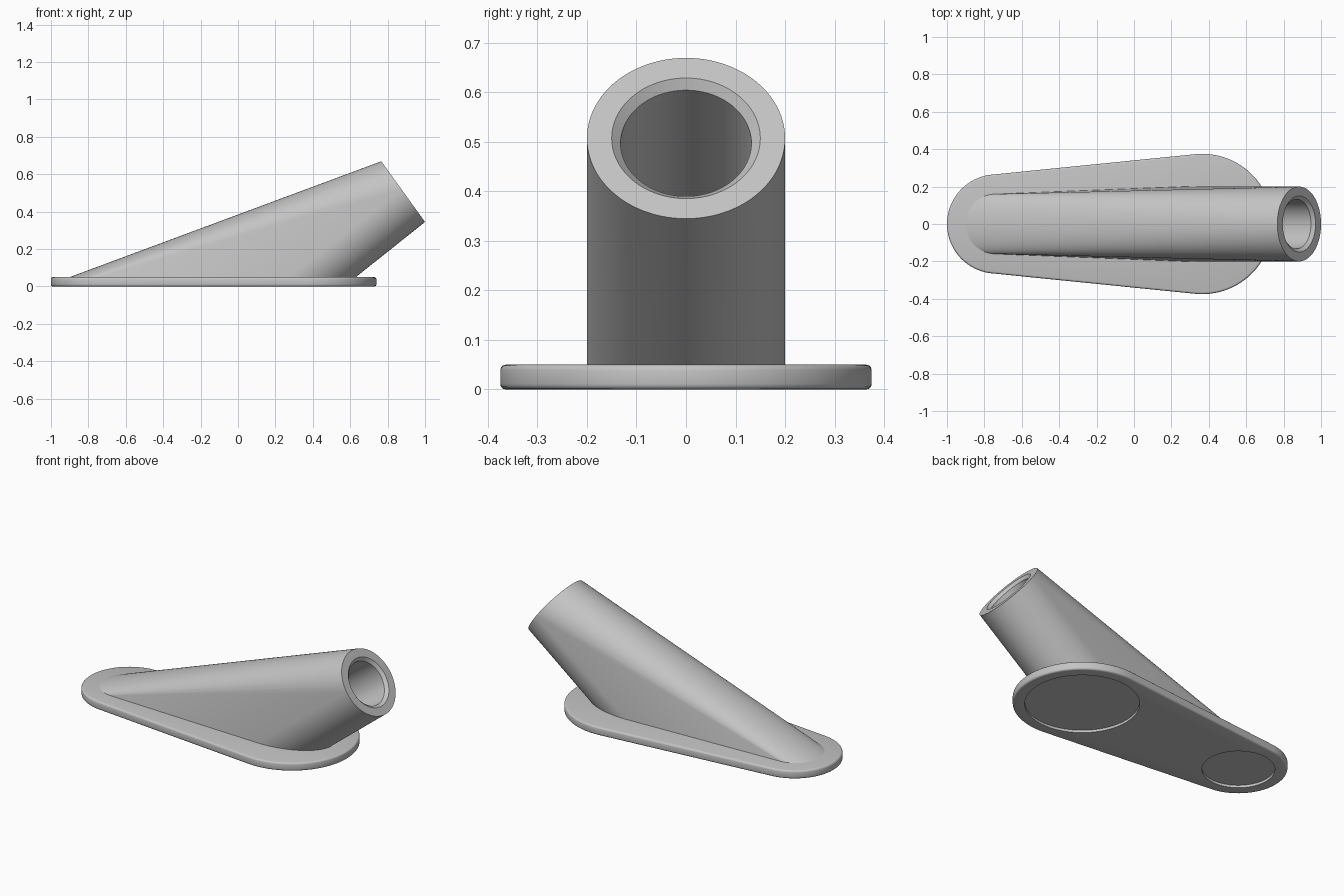
import bpy, bmesh, math
from mathutils import Vector

cube = bpy.data.objects.get("Cube")
if cube:
    bpy.data.objects.remove(cube, do_unlink=True)

grey = bpy.data.materials.new("plain grey")
grey.use_nodes = True
colour = (0.55, 0.55, 0.55, 1)
grey.diffuse_color = colour
grey.node_tree.nodes["Principled BSDF"].inputs["Base Color"].default_value = colour

SEG = 96
PLATE = 0.05                      # plate thickness
BIG, SMALL = 0.365, -0.735        # x centres of the rounded ends
R_BIG, R_SMALL = 0.375, 0.265


def finish(bm, name):
    bmesh.ops.recalc_face_normals(bm, faces=bm.faces)
    mesh = bpy.data.meshes.new(name)
    bm.to_mesh(mesh)
    bm.free()
    mesh.materials.append(grey)
    ob = bpy.data.objects.new(name, mesh)
    bpy.context.collection.objects.link(ob)
    bpy.ops.object.select_all(action='DESELECT')
    ob.select_set(True)
    bpy.context.view_layer.objects.active = ob
    bpy.ops.object.shade_smooth_by_angle(angle=math.radians(32))


def ring(bm, centre, u, v, ru, rv):
    """Ellipse of vertices in the plane of u and v."""
    turns = [2 * math.pi * i / SEG for i in range(SEG)]
    return [bm.verts.new(centre + u * ru * math.cos(a) + v * rv * math.sin(a))
            for a in turns]


def bridge(bm, a, b):
    n = len(a)
    for i in range(n):
        j = (i + 1) % n
        bm.faces.new((a[i], a[j], b[j], b[i]))


def loop_edges(bm, verts):
    return [bm.edges.get(p) or bm.edges.new(p)
            for p in zip(verts, verts[1:] + verts[:1])]


X, Y = Vector((1, 0, 0)), Vector((0, 1, 0))

# Base plate: tapered outline with rounded rims
bm = bmesh.new()
tangent = math.acos((R_SMALL - R_BIG) / (BIG - SMALL))


def outline(inset, z):
    half = SEG // 2
    verts = []
    for cx, r, start, end in ((BIG, R_BIG, -tangent, tangent),
                              (SMALL, R_SMALL, tangent, 2 * math.pi - tangent)):
        for i in range(half + 1):
            a = start + (end - start) * i / half
            verts.append(bm.verts.new((cx + (r - inset) * math.cos(a),
                                       (r - inset) * math.sin(a), z)))
    return verts


ROUND = 0.011
steps = [math.radians(30 * k) for k in range(4)]
lower = [(ROUND * (1 - math.sin(a)), ROUND * (1 - math.cos(a))) for a in steps]
upper = [(inset, PLATE - z) for inset, z in reversed(lower)]
rims = [outline(inset, z) for inset, z in lower + upper]
for a, b in zip(rims, rims[1:]):
    bridge(bm, a, b)
bm.faces.new(rims[-1])

# Shallow round pockets in the underside
edges = loop_edges(bm, rims[0])
for cx, r in ((BIG, 0.31), (SMALL, 0.197)):
    mouth = ring(bm, Vector((cx, 0, 0)), X, Y, r, r)
    roof = ring(bm, Vector((cx, 0, 0.015)), X, Y, r, r)
    edges += loop_edges(bm, mouth)
    bridge(bm, mouth, roof)
    bm.faces.new(roof)
bmesh.ops.triangle_fill(bm, use_beauty=True, edges=edges, normal=(0, 0, -1))
finish(bm, "base_plate")

# Socket body: hull from the tilted rim down to a long tapering foot
bm = bmesh.new()
tilt = math.radians(35.8)
axis = Vector((math.cos(tilt), 0, math.sin(tilt)))
across = Vector((math.sin(tilt), 0, -math.cos(tilt)))
mouth_centre = Vector((0.883, 0, 0.507))
rim = ring(bm, mouth_centre, across, Y, 0.2, 0.2)
ring(bm, Vector((0.285, 0, PLATE)), X, Y, 0.345, 0.2)
ring(bm, Vector((-0.74, 0, PLATE)), X, Y, 0.16, 0.16)
hull = bmesh.ops.convex_hull(bm, input=bm.verts[:])
unused = [g for g in hull["geom_interior"] if isinstance(g, bmesh.types.BMVert)]
bmesh.ops.delete(bm, geom=unused, context='VERTS')

# Open the rim and run a chamfered blind bore into it
bm.normal_update()
rim_set = set(rim)
caps = [f for f in bm.faces if all(v in rim_set for v in f.verts)]
bmesh.ops.delete(bm, geom=caps, context='FACES_ONLY')
stray = [e for e in bm.edges if not e.link_faces]
bmesh.ops.delete(bm, geom=stray, context='EDGES')
previous = rim
for depth, r in ((0, 0.15), (0.017, 0.132), (0.55, 0.132)):
    current = ring(bm, mouth_centre - axis * depth, across, Y, r, r)
    bridge(bm, previous, current)
    previous = current
bm.faces.new(previous)
finish(bm, "angled_socket")
